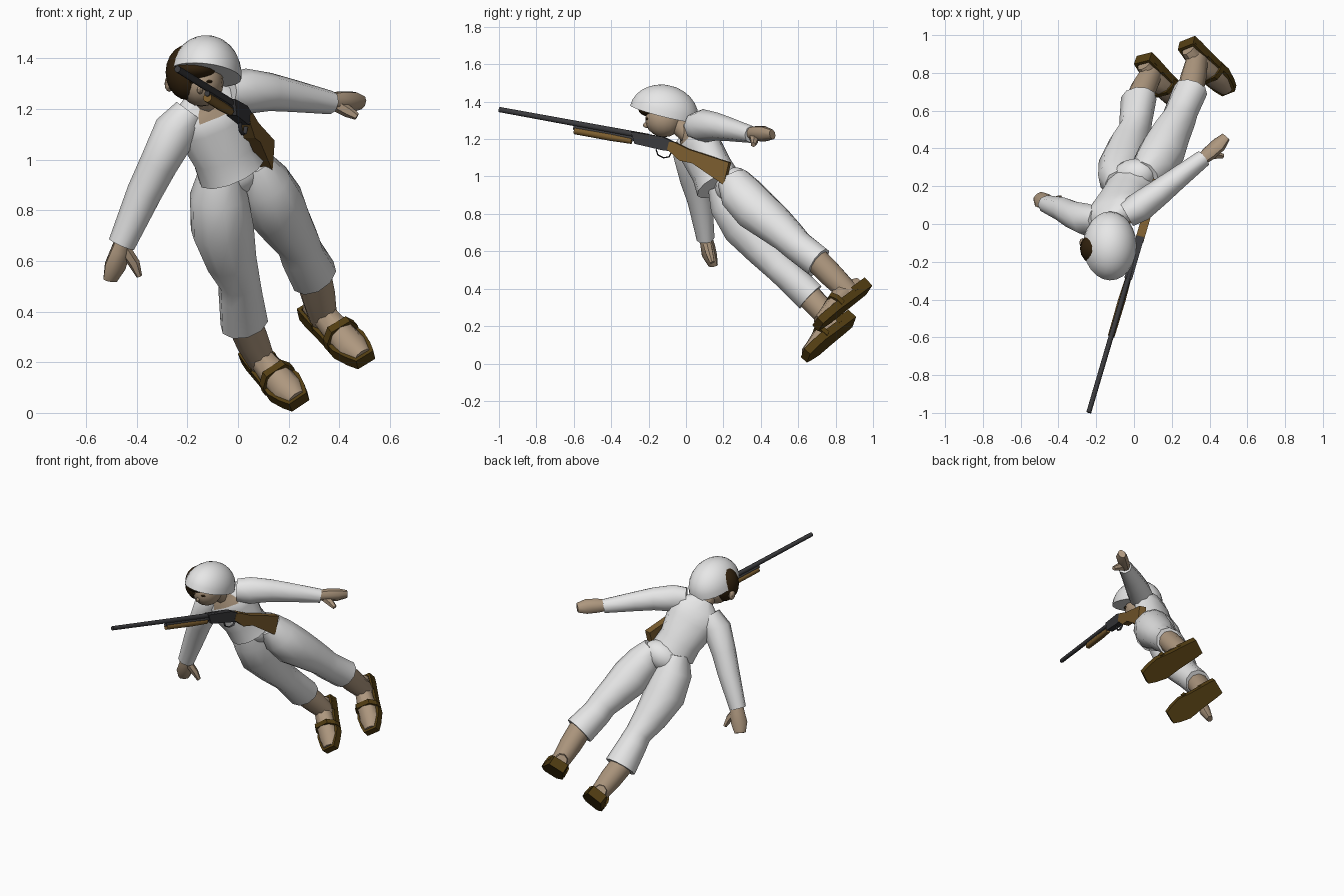
import bpy, bmesh, math
from mathutils import Vector as V, Matrix


def mat(name, rgb):
    m = bpy.data.materials.new(name)
    m.diffuse_color = (*rgb, 1)
    return m


WHITE = mat("white cloth", (0.80, 0.80, 0.80))
SKIN = mat("skin", (0.42, 0.31, 0.21))
LEATHER = mat("shoe brown", (0.085, 0.047, 0.006))
HAIR = mat("hair brown", (0.030, 0.015, 0.004))
WOOD = mat("stock wood", (0.20, 0.11, 0.028))
STEEL = mat("gun steel", (0.042, 0.042, 0.046))


def finish(bm, name, material, angle=40):
    bmesh.ops.recalc_face_normals(bm, faces=bm.faces)
    me = bpy.data.meshes.new(name)
    bm.to_mesh(me)
    bm.free()
    ob = bpy.data.objects.new(name, me)
    bpy.context.collection.objects.link(ob)
    me.materials.append(material)
    bpy.ops.object.select_all(action='DESELECT')
    ob.select_set(True)
    bpy.context.view_layer.objects.active = ob
    bpy.ops.object.shade_smooth_by_angle(angle=math.radians(angle))
    return ob


def loft(name, material, rings, side=(1, 0, 0), n=10, angle=50):
    """Tube through rings of (centre, half width, half depth)."""
    bm = bmesh.new()
    pts = [V(r[0]) for r in rings]
    loops = []
    for i, (c, a, b) in enumerate(rings):
        t = (pts[min(i + 1, len(pts) - 1)] - pts[max(i - 1, 0)]).normalized()
        s = V(side)
        s = (s - t * s.dot(t)).normalized()
        f = t.cross(s)
        loops.append([bm.verts.new(pts[i] + s * a * math.cos(2 * math.pi * k / n)
                                   + f * b * math.sin(2 * math.pi * k / n)) for k in range(n)])
    for p, q in zip(loops, loops[1:]):
        for k in range(n):
            bm.faces.new((p[k], p[(k + 1) % n], q[(k + 1) % n], q[k]))
    bm.faces.new(loops[0])
    bm.faces.new(loops[-1])
    return finish(bm, name, material, angle)


def ball(name, material, centre, radii, axes=None, half=False, seg=16):
    bm = bmesh.new()
    bmesh.ops.create_uvsphere(bm, u_segments=seg, v_segments=seg // 2 + 2, radius=1)
    if half:
        bmesh.ops.bisect_plane(bm, geom=bm.verts[:] + bm.edges[:] + bm.faces[:], plane_co=(0, 0, 0),
                               plane_no=(0, 0, 1), clear_inner=True)
        bmesh.ops.holes_fill(bm, edges=[e for e in bm.edges if e.is_boundary])
    rot = Matrix(axes).transposed().to_4x4() if axes else Matrix()
    bm.transform(Matrix.Translation(V(centre)) @ rot @ Matrix.Diagonal((*radii, 1)))
    return finish(bm, name, material)


def prism(name, material, lower, upper):
    """Solid between two matching outlines."""
    bm = bmesh.new()
    a = [bm.verts.new(p) for p in lower]
    b = [bm.verts.new(p) for p in upper]
    bm.faces.new(a)
    bm.faces.new(b)
    for k in range(len(a)):
        j = (k + 1) % len(a)
        bm.faces.new((a[k], a[j], b[j], b[k]))
    return finish(bm, name, material, 25)


# Leaning body frame: right, forward, up
R = V((0.85, 0.28, 0.45)).normalized()
F = V((0.45, -0.83, -0.34))
F = (F - R * F.dot(R)).normalized()
U = F.cross(R)
if U.z < 0:
    U = -U

# Shirt with an open neck
shirt = loft("shirt", WHITE, [
    ((-0.025, 0.175, 0.955), 0.14, 0.125), ((-0.055, 0.14, 1.03), 0.135, 0.11),
    ((-0.095, 0.075, 1.15), 0.165, 0.105), ((-0.11, 0.06, 1.185), 0.17, 0.095),
    ((-0.12, 0.05, 1.225), 0.155, 0.078), ((-0.135, 0.01, 1.28), 0.065, 0.05)], side=R, n=12)
shirt.data.materials.append(SKIN)
neck_base = V((-0.125, 0.035, 1.24))
for p in shirt.data.polygons:
    d = p.center - neck_base
    if d.dot(F) > 0.025 and abs(d.dot(R)) < 0.05 and d.dot(U) > -0.06:
        p.material_index = 1

# Trousers
ball("trouser_seat", WHITE, (-0.005, 0.25, 0.95), (0.13, 0.095, 0.09), (R, -F, U))
loft("trouser_leg_left", WHITE, [
    ((-0.07, 0.20, 0.96), 0.08, 0.09), ((-0.075, 0.24, 0.86), 0.115, 0.12),
    ((-0.062, 0.315, 0.73), 0.128, 0.122), ((-0.03, 0.42, 0.61), 0.105, 0.105),
    ((0.005, 0.50, 0.52), 0.082, 0.09), ((0.01, 0.55, 0.47), 0.088, 0.085),
    ((0.025, 0.665, 0.355), 0.10, 0.082)], side=R)
loft("trouser_leg_right", WHITE, [
    ((0.06, 0.25, 0.99), 0.075, 0.09), ((0.10, 0.295, 0.91), 0.11, 0.12),
    ((0.145, 0.375, 0.82), 0.125, 0.122), ((0.19, 0.47, 0.745), 0.106, 0.11),
    ((0.235, 0.55, 0.675), 0.09, 0.095), ((0.25, 0.595, 0.63), 0.09, 0.087),
    ((0.30, 0.71, 0.54), 0.097, 0.083)], side=R)


# Shin, foot and strapped shoe
def lower_leg(tag, hem, heel, toe):
    hem, heel, toe = V(hem), V(heel), V(toe)
    f = (toe - heel).normalized()
    length = (toe - heel).length
    ankle = heel + f * length * 0.27
    up = hem - ankle
    up = (up - f * up.dot(f)).normalized()
    s = f.cross(up)

    def at(along, side, high):
        return heel + f * along * length + s * side + up * high

    loft("shin_" + tag, SKIN, [(hem + up * 0.06, 0.072, 0.07), (hem.lerp(ankle, 0.35), 0.069, 0.068),
                               (at(0.27, 0, 0.04), 0.054, 0.06)], side=s, n=10)
    loft("foot_" + tag, SKIN, [(at(0.06, 0, 0.06), 0.038, 0.04), (at(0.3, 0, 0.07), 0.05, 0.065),
                               (at(0.55, 0, 0.055), 0.062, 0.05), (at(0.78, 0, 0.045), 0.058, 0.034),
                               (at(0.96, 0, 0.04), 0.036, 0.022)], side=s, n=8, angle=45)
    half = [(0, 0.05), (0.12, 0.056), (0.45, 0.064), (0.70, 0.076), (0.88, 0.06), (1.0, 0.042)]
    outline = half + [(a, -w) for a, w in reversed(half)]
    prism("sole_" + tag, LEATHER, [at(a, w, 0) for a, w in outline], [at(a, w, 0.045) for a, w in outline])
    arch = [(-0.077, 0.02), (-0.074, 0.065), (-0.045, 0.108), (0.045, 0.108), (0.074, 0.065), (0.077, 0.02)]
    prism("strap_" + tag, LEATHER, [at(0.55, w, h) for w, h in arch], [at(0.62, w, h - 0.008) for w, h in arch])
    heel_arc = [(0.3, 0.062), (0, 0.05), (0, -0.05), (0.3, -0.062), (0.28, -0.05), (0.04, -0.038),
                (0.04, 0.038), (0.28, 0.05)]
    prism("heel_rim_" + tag, LEATHER, [at(a, w, 0.03) for a, w in heel_arc],
          [at(a, w, 0.06) for a, w in heel_arc])


lower_leg("left", (0.025, 0.665, 0.355), (0.055, 0.90, 0.222), (0.248, 0.655, 0.028))
lower_leg("right", (0.30, 0.71, 0.54), (0.282, 0.98, 0.393), (0.508, 0.72, 0.193))

# Sleeves
loft("sleeve_left", WHITE, [
    ((-0.19, 0.02, 1.19), 0.065, 0.07), ((-0.245, 0.02, 1.115), 0.088, 0.088),
    ((-0.315, 0.045, 0.98), 0.076, 0.076), ((-0.37, 0.075, 0.87), 0.07, 0.067),
    ((-0.46, 0.105, 0.665), 0.054, 0.048)], n=8, angle=60)
loft("sleeve_right", WHITE, [
    ((-0.04, 0.05, 1.27), 0.075, 0.07), ((0.03, 0.09, 1.27), 0.09, 0.08),
    ((0.13, 0.165, 1.267), 0.075, 0.07), ((0.22, 0.235, 1.252), 0.064, 0.06),
    ((0.37, 0.35, 1.225), 0.046, 0.045)], side=(0, 0, 1), n=8, angle=60)

# Hands with thumbs
loft("hand_left", SKIN, [
    ((-0.45, 0.10, 0.69), 0.036, 0.03), ((-0.465, 0.115, 0.635), 0.045, 0.034),
    ((-0.485, 0.125, 0.58), 0.05, 0.034), ((-0.505, 0.145, 0.525), 0.034, 0.02)], side=(0.8, 0.6, 0), n=8)
loft("thumb_left", SKIN, [((-0.45, 0.11, 0.65), 0.025, 0.025), ((-0.41, 0.125, 0.59), 0.023, 0.022),
                          ((-0.39, 0.14, 0.54), 0.012, 0.014)], n=6)
loft("hand_right", SKIN, [
    ((0.35, 0.335, 1.23), 0.033, 0.03), ((0.40, 0.375, 1.23), 0.044, 0.036),
    ((0.45, 0.42, 1.228), 0.046, 0.036), ((0.488, 0.462, 1.225), 0.03, 0.022)], side=(0.4, -0.4, 0.8), n=8)
loft("thumb_right", SKIN, [((0.39, 0.36, 1.215), 0.026, 0.024), ((0.435, 0.365, 1.19), 0.024, 0.022),
                           ((0.47, 0.36, 1.17), 0.014, 0.014)], side=(0, 0, 1), n=6)

# Neck, head, hair and helmet
loft("neck", SKIN, [((-0.12, 0.04, 1.20), 0.055, 0.05), ((-0.14, -0.07, 1.30), 0.05, 0.05)], side=R)
ball("head", SKIN, (-0.145, -0.118, 1.305), (0.088, 0.10, 0.095))
ball("nose", SKIN, (-0.15, -0.21, 1.275), (0.012, 0.02, 0.016), seg=8)
ball("ear", SKIN, (-0.272, -0.10, 1.30), (0.018, 0.025, 0.032), seg=8)
for x in (-0.18, -0.115):
    ball("eye", HAIR, (x, -0.204, 1.308), (0.014, 0.014, 0.007), seg=8)
ball("hair", HAIR, (-0.198, -0.13, 1.345), (0.088, 0.088, 0.11))
ball("hair_fringe", HAIR, (-0.17, -0.17, 1.36), (0.085, 0.085, 0.045))
tip = V((0.12, 0.25, 1)).normalized()
across = (V((1, 0, 0)) - tip * tip.x).normalized()
ball("helmet", WHITE, (-0.128, -0.118, 1.335), (0.142, 0.186, 0.155),
     (across, tip.cross(across), tip), half=True, seg=24)


# Long gun, drawn as side profiles along its slanted line
def on_gun(y, z, off=0.0):
    return V((-0.24 + 0.294 * (y + 1) + off, y - 0.28 * off, z))


def gun_plate(name, material, profile, w):
    prism(name, material, [on_gun(y, z, -w) for y, z in profile], [on_gun(y, z, w) for y, z in profile])


loft("barrel", STEEL, [(on_gun(-0.998, 1.358), 0.013, 0.014), (on_gun(-0.2, 1.212), 0.014, 0.016)], n=8)
loft("magazine_tube", STEEL, [(on_gun(-0.60, 1.262), 0.011, 0.012), (on_gun(-0.2, 1.188), 0.011, 0.012)], n=8)
loft("pump_grip", WOOD, [(on_gun(-0.595, 1.245), 0.018, 0.019), (on_gun(-0.40, 1.21), 0.02, 0.02),
                         (on_gun(-0.29, 1.19), 0.016, 0.016)], n=8)
gun_plate("receiver", STEEL, [(-0.29, 1.24), (-0.12, 1.212), (-0.065, 1.185), (-0.075, 1.135), (-0.12, 1.14),
                              (-0.27, 1.175)], 0.02)
gun_plate("stock", WOOD, [(-0.085, 1.185), (-0.06, 1.185), (0.02, 1.145), (0.235, 1.075), (0.207, 0.955),
                          (0.04, 1.07), (-0.03, 1.085), (-0.095, 1.145)], 0.022)
# Trigger guard as a thin bent loop
guard = [(-0.16, 1.145), (-0.15, 1.115), (-0.12, 1.10), (-0.09, 1.105), (-0.075, 1.135)]
loft("trigger_guard", STEEL, [(on_gun(y, z), 0.008, 0.004) for y, z in guard], n=6)
